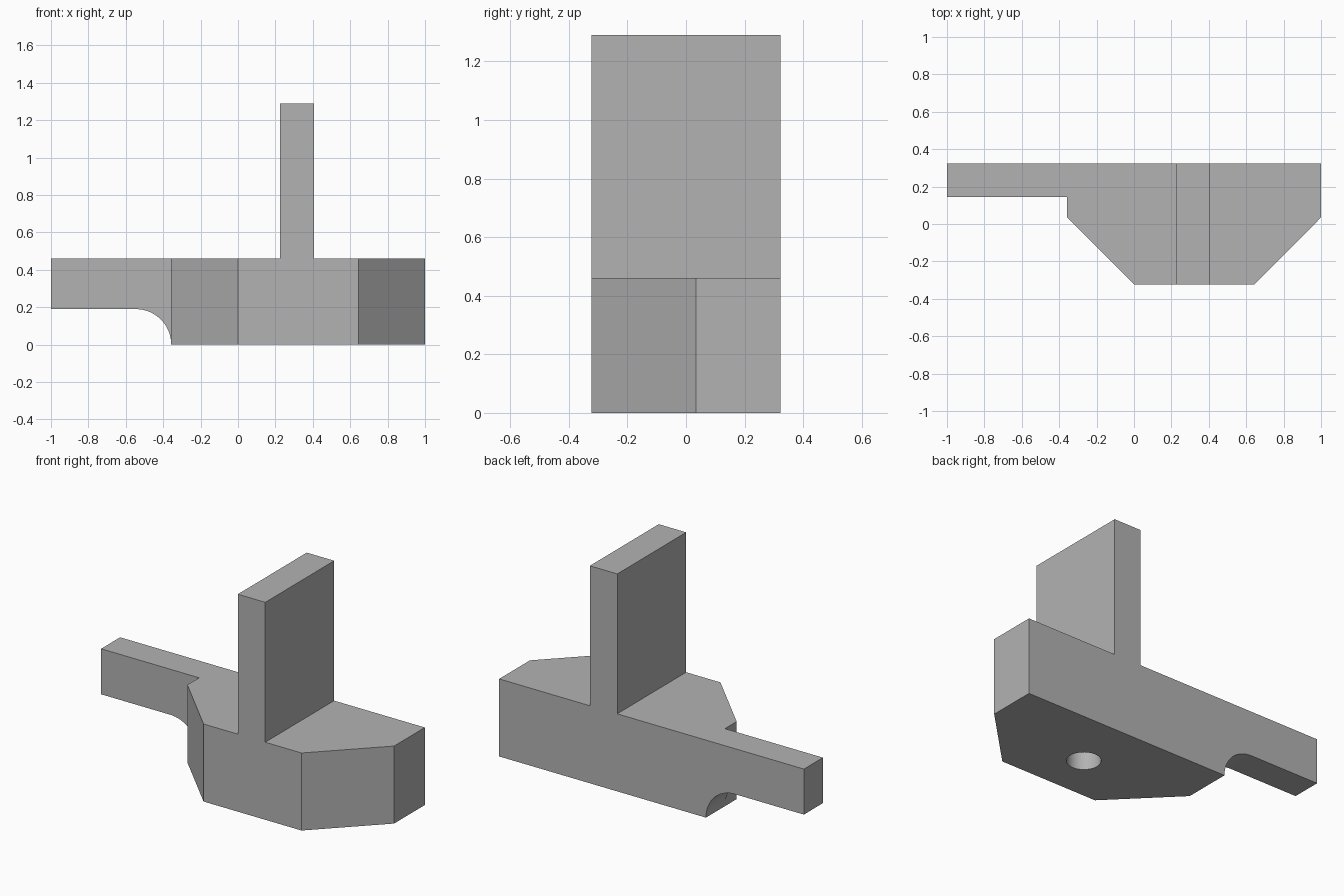
import bpy, bmesh, math
from mathutils import Vector

if "Cube" in bpy.data.objects:
    bpy.data.objects.remove(bpy.data.objects["Cube"], do_unlink=True)

# Single grey finish
grey = bpy.data.materials.new("plain_grey")
grey.use_nodes = True
color = (0.45, 0.45, 0.45, 1)
grey.diffuse_color = color
grey.node_tree.nodes["Principled BSDF"].inputs["Base Color"].default_value = color


def prism(name, points, offset):
    """Extrude a closed outline of 3D points along an offset."""
    bm = bmesh.new()
    face = bm.faces.new([bm.verts.new(p) for p in points])
    new = bmesh.ops.extrude_face_region(bm, geom=[face])["geom"]
    verts = [v for v in new if isinstance(v, bmesh.types.BMVert)]
    bmesh.ops.translate(bm, verts=verts, vec=Vector(offset))
    bmesh.ops.recalc_face_normals(bm, faces=bm.faces)
    mesh = bpy.data.meshes.new(name)
    bm.to_mesh(mesh)
    bm.free()
    mesh.materials.append(grey)
    obj = bpy.data.objects.new(name, mesh)
    bpy.context.collection.objects.link(obj)
    return obj


def arc(cx, cy, r, start, end, steps):
    angles = [math.radians(start + (end - start) * i / steps) for i in range(steps + 1)]
    return [(cx + r * math.cos(a), cy + r * math.sin(a)) for a in angles]


def cut(target, cutter, operation):
    mod = target.modifiers.new(operation.title(), "BOOLEAN")
    mod.operation = operation
    mod.solver = "EXACT"
    mod.object = cutter
    bpy.context.view_layer.objects.active = target
    bpy.ops.object.modifier_apply(modifier=mod.name)
    bpy.data.objects.remove(cutter, do_unlink=True)


BASE_TOP, TOP, DEPTH = 0.46, 1.29, 0.323

# Front profile: block, upright plate, side arm and rounded underside
profile = [(1, 0), (1, BASE_TOP), (0.405, BASE_TOP), (0.405, TOP),
           (0.225, TOP), (0.225, BASE_TOP), (-1, BASE_TOP), (-1, 0.19)]
profile += arc(-0.547, 0, 0.19, 90, 0, 24)
bracket = prism("bracket_body", [(x, -1, z) for x, z in profile], (0, 2, 0))

# Plan outline: chamfered front corners and thin rear arm
plan = [(-1.2, DEPTH), (-1.2, 0.145), (-0.357, 0.145), (-0.357, 0.035),
        (0, -DEPTH), (0.643, -DEPTH), (1, 0.035), (1.0, DEPTH)]
outline = prism("plan_outline", [(x, y, -0.5) for x, y in plan], (0, 0, 2.5))
cut(bracket, outline, "INTERSECT")

# Round blind hole in the underside
circle = arc(0.315, -0.04, 0.092, 0, 360, 48)[:-1]
hole = prism("hole_cutter", [(x, y, -0.2) for x, y in circle], (0, 0, 0.65))
cut(bracket, hole, "DIFFERENCE")

# Smooth curved walls, crisp edges
bpy.ops.object.select_all(action="DESELECT")
bracket.select_set(True)
bpy.context.view_layer.objects.active = bracket
bpy.ops.object.shade_smooth_by_angle(angle=math.radians(30))
